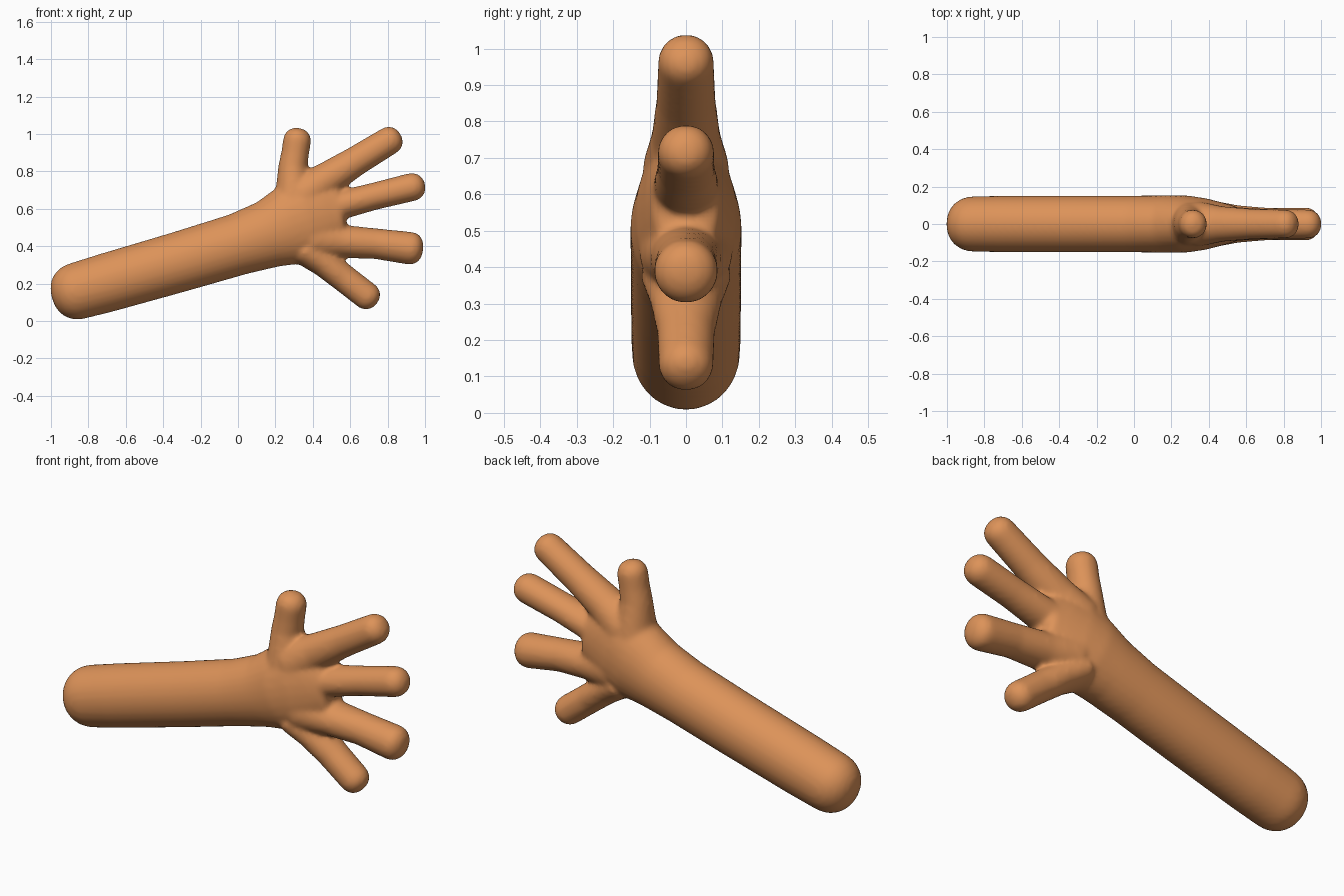
import bpy, bmesh, math
from mathutils import Vector

if "Cube" in bpy.data.objects:
    bpy.data.objects.remove(bpy.data.objects["Cube"])

SEGMENTS = 28

skin = bpy.data.materials.new("warm_tan_skin")
skin.diffuse_color = (0.72, 0.29, 0.10, 1)
skin.use_nodes = True
skin.node_tree.nodes["Principled BSDF"].inputs["Base Color"].default_value = skin.diffuse_color


def tube(bm, stations, cap_start, cap_end):
    """Closed rounded tube; stations are (x, z, half height, half depth)."""
    pts = [Vector((s[0], 0, s[1])) for s in stations]
    rings = []
    for i, (x, z, h, d) in enumerate(stations):
        t = (pts[min(i + 1, len(pts) - 1)] - pts[max(i - 1, 0)]).normalized()
        rings.append((pts[i], t, h, d))
    # rounded ends
    def cap(ring, length, sign):
        p, t, h, d = ring
        out = []
        for k in range(1, 7):
            a = math.radians(14 * k)
            c = math.cos(a) ** 0.85
            out.append((p + t * sign * length * math.sin(a), t, h * c, d * c))
        return out
    rings = cap(rings[0], cap_start, -1)[::-1] + rings + cap(rings[-1], cap_end, 1)
    loops = []
    for p, t, h, d in rings:
        up = Vector((-t.z, 0, t.x))
        loops.append([bm.verts.new(p + up * h * math.sin(a) + Vector((0, d * math.cos(a), 0)))
                      for a in (2 * math.pi * k / SEGMENTS for k in range(SEGMENTS))])
    for a, b in zip(loops, loops[1:]):
        for k in range(SEGMENTS):
            n = (k + 1) % SEGMENTS
            bm.faces.new((a[k], a[n], b[n], b[k]))
    bm.faces.new(loops[0][::-1])
    bm.faces.new(loops[-1])


bm = bmesh.new()
# forearm flaring into the palm
tube(bm, [(-0.86, 0.16, 0.153, 0.148), (-0.7, 0.205, 0.158, 0.151), (-0.3, 0.32, 0.162, 0.152),
          (0.0, 0.41, 0.166, 0.152), (0.16, 0.463, 0.182, 0.153), (0.28, 0.51, 0.215, 0.153),
          (0.38, 0.545, 0.235, 0.138), (0.47, 0.568, 0.215, 0.115), (0.54, 0.58, 0.17, 0.095)],
     0.14, 0.03)
# thumb
tube(bm, [(0.30, 0.58, 0.13, 0.13), (0.295, 0.72, 0.092, 0.105), (0.294, 0.83, 0.078, 0.082),
          (0.306, 0.90, 0.074, 0.077), (0.316, 0.965, 0.075, 0.077)], 0.03, 0.068)
# upper finger
tube(bm, [(0.35, 0.67, 0.12, 0.12), (0.47, 0.755, 0.092, 0.095), (0.63, 0.855, 0.08, 0.082),
          (0.81, 0.965, 0.076, 0.077)], 0.03, 0.068)
# middle finger
tube(bm, [(0.42, 0.58, 0.11, 0.11), (0.56, 0.622, 0.077, 0.09), (0.73, 0.667, 0.073, 0.08),
          (0.93, 0.716, 0.076, 0.078)], 0.03, 0.072)
# lower finger
tube(bm, [(0.40, 0.44, 0.12, 0.13), (0.56, 0.425, 0.088, 0.1), (0.74, 0.413, 0.082, 0.085),
          (0.925, 0.388, 0.088, 0.088)], 0.03, 0.066)
# little finger
tube(bm, [(0.36, 0.375, 0.08, 0.125), (0.46, 0.312, 0.077, 0.1), (0.57, 0.226, 0.075, 0.08),
          (0.69, 0.133, 0.075, 0.076)], 0.03, 0.066)
bmesh.ops.recalc_face_normals(bm, faces=bm.faces)

mesh = bpy.data.meshes.new("arm_and_hand")
bm.to_mesh(mesh)
bm.free()
arm = bpy.data.objects.new("arm_and_hand", mesh)
bpy.context.collection.objects.link(arm)
mesh.materials.append(skin)

# fuse the limbs into one soft skin
remesh = arm.modifiers.new("fuse", 'REMESH')
remesh.mode = 'VOXEL'
remesh.voxel_size = 0.012
remesh.use_smooth_shade = True
soften = arm.modifiers.new("soften", 'SMOOTH')
soften.factor = 0.5
soften.iterations = 10
